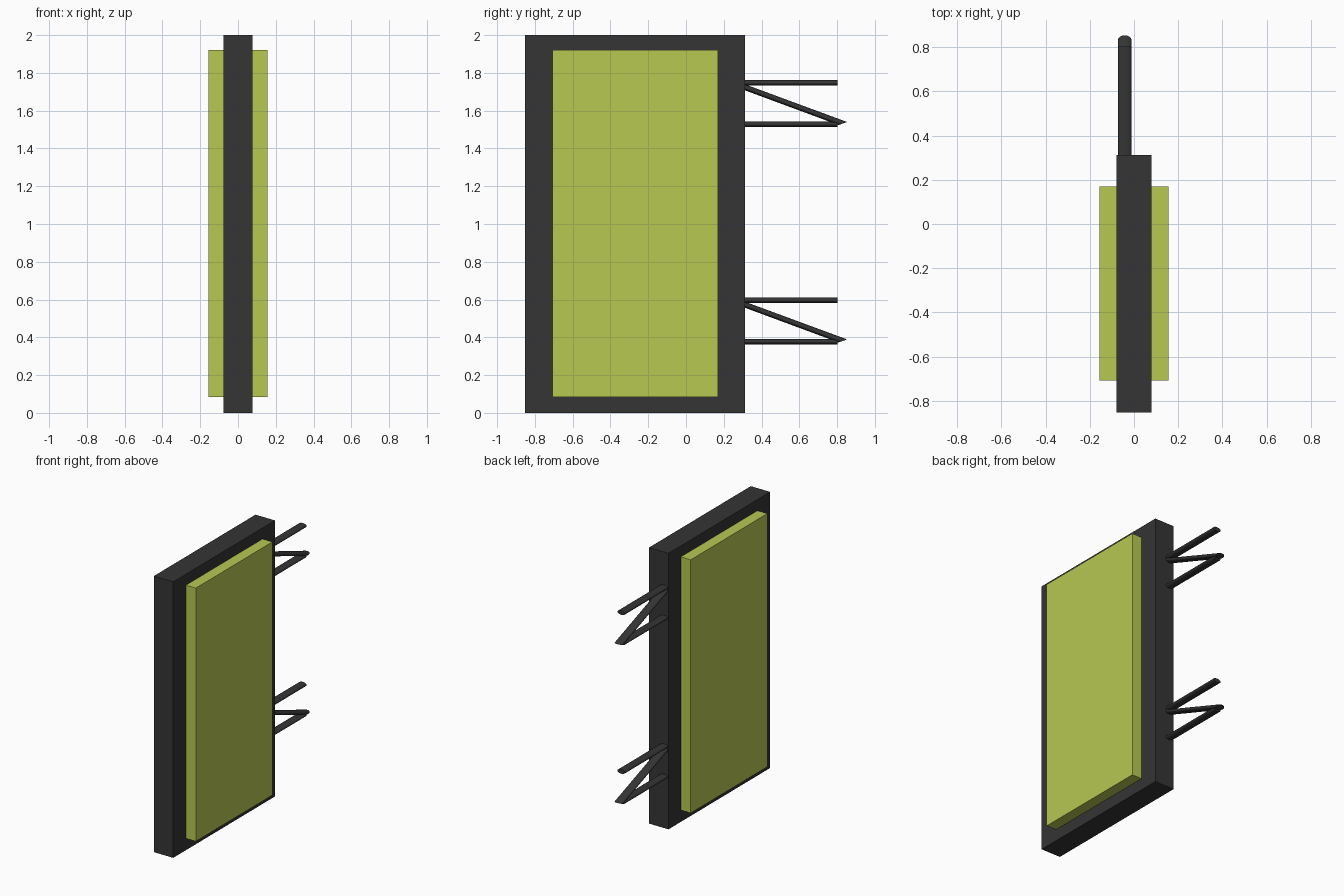
import bpy, bmesh, math
from mathutils import Vector

if "Cube" in bpy.data.objects:
    bpy.data.objects.remove(bpy.data.objects["Cube"])


def material(name, rgb):
    m = bpy.data.materials.new(name)
    m.diffuse_color = (*rgb, 1)
    m.use_nodes = True
    m.node_tree.nodes["Principled BSDF"].inputs["Base Color"].default_value = m.diffuse_color
    return m


DARK = material("dark_metal", (0.035, 0.035, 0.035))
LIME = material("lime_panel", (0.48, 0.58, 0.085))


def finish(bm, name, mat):
    bmesh.ops.recalc_face_normals(bm, faces=bm.faces)
    me = bpy.data.meshes.new(name)
    bm.to_mesh(me)
    bm.free()
    me.materials.append(mat)
    ob = bpy.data.objects.new(name, me)
    bpy.context.collection.objects.link(ob)
    return ob


def box(name, lo, hi, mat):
    lo, hi = Vector(lo), Vector(hi)
    bm = bmesh.new()
    bmesh.ops.create_cube(bm, size=1)
    for v in bm.verts:
        v.co = (lo + hi) / 2 + v.co * (hi - lo)
    return finish(bm, name, mat)


def rod(name, start, end, n=20):
    """Flattened rod; each end is given by its (y, z) upper and lower points."""
    bm = bmesh.new()
    rings = []
    for upper, lower in (start, end):
        u, l = Vector((-0.042, *upper)), Vector((-0.042, *lower))
        mid, half = (u + l) / 2, (u - l) / 2
        rings.append([bm.verts.new(mid + half * math.sin(a) + Vector((0.031 * math.cos(a), 0, 0)))
                      for a in (2 * math.pi * i / n for i in range(n))])
    a, b = rings
    for i in range(n):
        j = (i + 1) % n
        bm.faces.new((a[i], a[j], b[j], b[i]))
    bm.faces.new(a)
    bm.faces.new(b)
    ob = finish(bm, name, DARK)
    bpy.ops.object.select_all(action='DESELECT')
    ob.select_set(True)
    bpy.context.view_layer.objects.active = ob
    bpy.ops.object.shade_smooth_by_angle(angle=math.radians(40))


# Sign body: dark frame slab with a lime panel standing proud on both sides
box("frame", (-0.078, -0.853, 0), (0.078, 0.312, 2), DARK)
box("panel", (-0.157, -0.707, 0.085), (0.157, 0.17, 1.92), LIME)

# Two wall brackets: upper bar, lower bar and diagonal brace
for label, z in (("lower", 0.363), ("upper", 1.514)):
    rod(label + "_bracket_top_bar", ((0.30, z + 0.248), (0.30, z + 0.218)),
        ((0.802, z + 0.248), (0.802, z + 0.218)))
    rod(label + "_bracket_bottom_bar", ((0.30, z + 0.028), (0.30, z)),
        ((0.802, z + 0.028), (0.802, z)))
    rod(label + "_bracket_brace", ((0.30, z + 0.23), (0.30, z + 0.198)),
        ((0.853, z + 0.026), (0.808, z + 0.010)))
